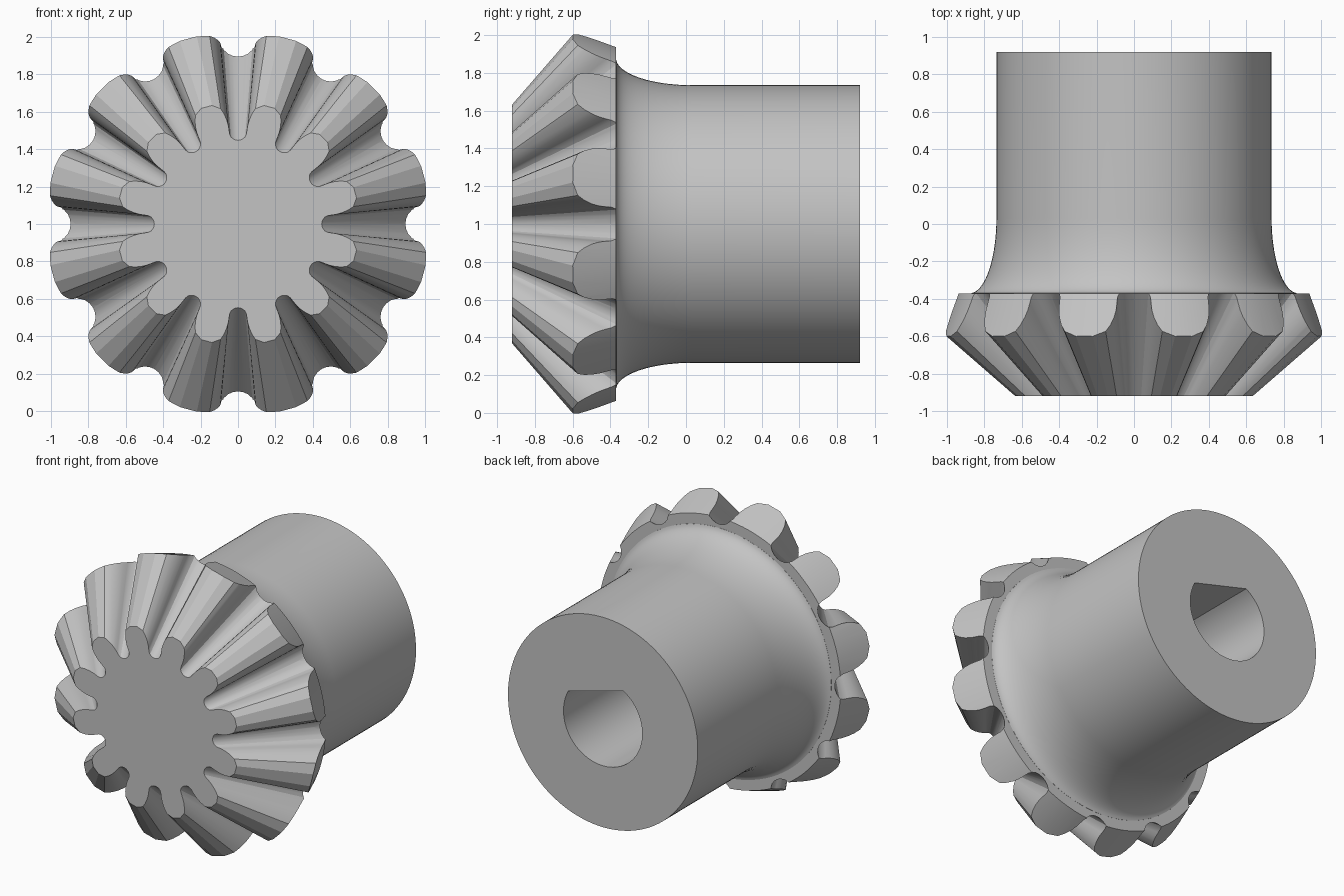
import bpy, bmesh
from math import sin, cos, pi, sqrt, radians

if "Cube" in bpy.data.objects:
    bpy.data.objects.remove(bpy.data.objects["Cube"])

FRONT, BACK, END = -0.92, -0.37, 0.92   # planes along the shaft axis
APEX = -1.47                            # point where all tooth lines meet
TEETH = 12

steel = bpy.data.materials.new("grey_steel")
steel.use_nodes = True
steel.diffuse_color = (0.55, 0.55, 0.55, 1)
steel.node_tree.nodes["Principled BSDF"].inputs["Base Color"].default_value = steel.diffuse_color


def make_object(name, bm):
    bmesh.ops.recalc_face_normals(bm, faces=bm.faces)
    mesh = bpy.data.meshes.new(name)
    bm.to_mesh(mesh)
    bm.free()
    mesh.materials.append(steel)
    obj = bpy.data.objects.new(name, mesh)
    bpy.context.collection.objects.link(obj)
    return obj


def loft(name, rings):
    """Closed solid through rings of (x, y, z) points."""
    bm = bmesh.new()
    loops = [[bm.verts.new(p) for p in ring] for ring in rings]
    n = len(loops[0])
    for a, b in zip(loops, loops[1:]):
        for i in range(n):
            j = (i + 1) % n
            bm.faces.new((a[i], a[j], b[j], b[i]))
    bm.faces.new(loops[0])
    bm.faces.new(loops[-1])
    return make_object(name, bm)


def lathe(name, profile, sides=128):
    """Solid of revolution about the shaft axis from (radius, y) points."""
    turn = [2 * pi * i / sides for i in range(sides)]
    return loft(name, [[(r * cos(a), y, 1 + r * sin(a)) for a in turn] for r, y in profile])


def combine(target, tool, operation):
    mod = target.modifiers.new(operation.lower(), "BOOLEAN")
    mod.object, mod.operation, mod.solver = tool, operation, "EXACT"
    bpy.context.view_layer.objects.active = target
    bpy.ops.object.modifier_apply(modifier=mod.name)
    bpy.data.objects.remove(tool)


# Half of one tooth gap on the front plane: (sideways, outward), root to tip
half_gap = [(0, .447), (.014, .449), (.027, .455), (.038, .465), (.045, .481), (.048, .503),
            (.052, .527), (.06, .555), (.074, .587), (.093, .616), (.139, .633)]
gap = [(-s, r) for s, r in reversed(half_gap[1:])] + half_gap
outline = []
for k in range(TEETH):
    a = 2 * pi * k / TEETH
    outline += [(r * sin(a) + s * cos(a), r * cos(a) - s * sin(a)) for s, r in gap]


def tooth_ring(y):
    scale = (y - APEX) / (FRONT - APEX)
    return [(x * scale, y, 1 + z * scale) for x, z in outline]


# Toothed cone, trimmed behind by the back cone
gear = loft("bevel_gear", [tooth_ring(FRONT), tooth_ring(BACK + 0.07)])
combine(gear, lathe("back_cone", [(1.175, -1), (0.94, BACK), (0.3, BACK)]), "INTERSECT")

# Shaft with a flared collar
profile = [(0.87, BACK - 0.03)]
for i in range(17):
    a = radians(86) * (1 - i / 16)
    profile.append((0.735 + 0.142 * (1 - cos(a)), 0.03 - 0.4 * sin(a)))
combine(gear, lathe("shaft", profile + [(0.735, END)]), "UNION")

# Blind D-shaped bore, flat side turned to a tooth
BORE, FLAT, tilt = 0.305, 0.212, radians(75)
half = sqrt(BORE ** 2 - FLAT ** 2)
start = radians(46)
section = []
for i in range(65):
    a = tilt + start + (2 * pi - 2 * start) * i / 64
    section.append((BORE * cos(a), BORE * sin(a)))
bore = loft("bore", [[(x, y, 1 + z) for x, z in section] for y in (BACK, END + 0.1)])
combine(gear, bore, "DIFFERENCE")

# Smooth shading with crisp edges
bpy.ops.object.select_all(action="DESELECT")
gear.select_set(True)
bpy.context.view_layer.objects.active = gear
bpy.ops.object.shade_smooth_by_angle(angle=radians(24))
